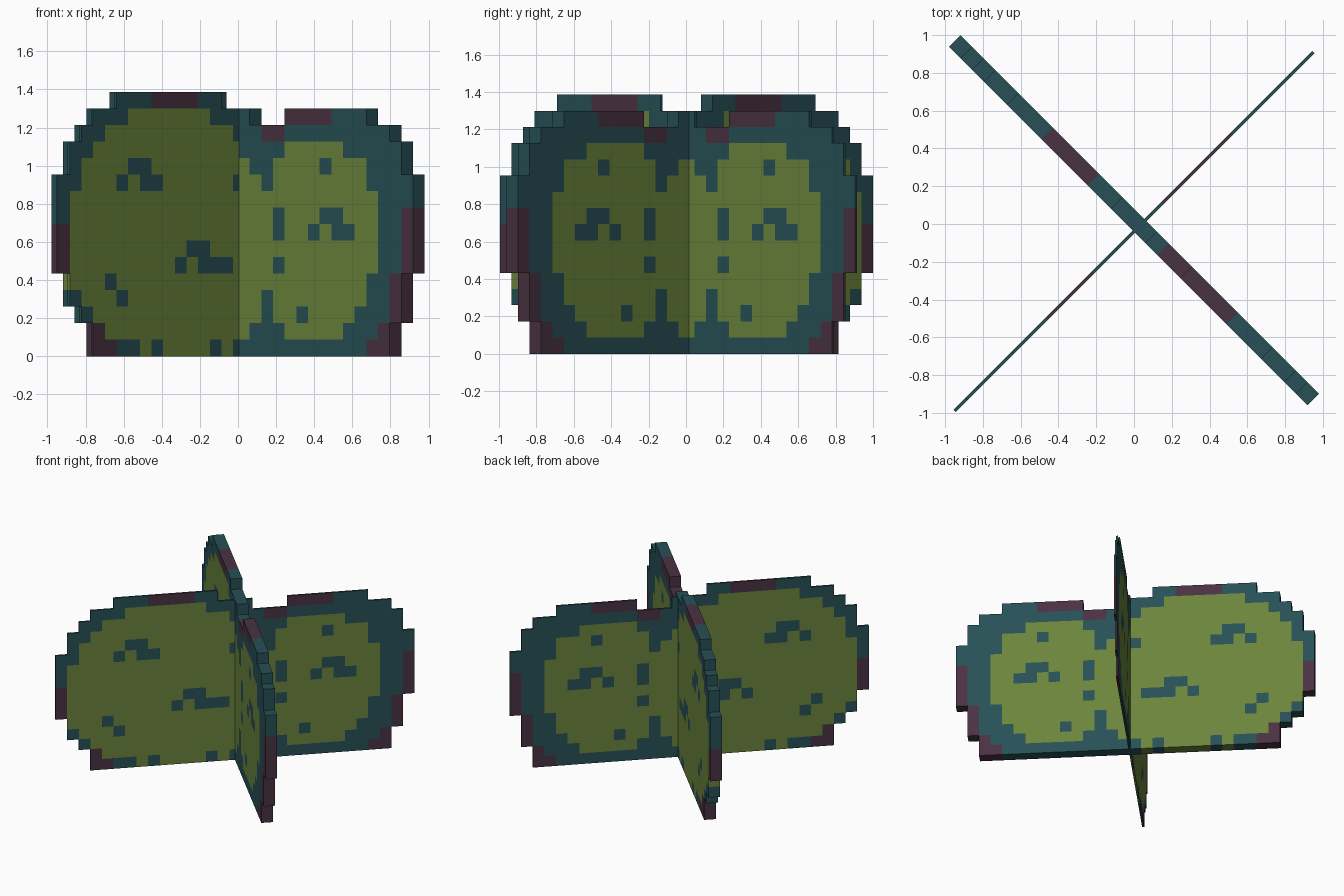
import bpy, bmesh, math
from mathutils import Matrix, Vector

if "Cube" in bpy.data.objects:
    bpy.data.objects.remove(bpy.data.objects["Cube"])

P = 0.0866          # size of one square cell
COLS = 31

TEAL, OLIVE, PURPLE = 0, 1, 2


def srgb(r, g, b):
    def lin(c):
        c /= 255
        return c / 12.92 if c <= 0.04045 else ((c + 0.055) / 1.055) ** 2.4
    return (lin(r), lin(g), lin(b), 1)


def material(name, rgb):
    m = bpy.data.materials.new(name)
    m.diffuse_color = srgb(*rgb)
    m.use_nodes = True
    m.node_tree.nodes["Principled BSDF"].inputs["Base Color"].default_value = m.diffuse_color
    return m


mats = [material("dark_teal", (39, 80, 86)),
        material("olive_green", (108, 132, 60)),
        material("dull_purple", (74, 50, 66))]

cells = {}


def paint(colour, c0, c1, r0, r1=None):
    """Fill the block of columns c0..c1, rows r0..r1."""
    for r in range(r0, (r0 if r1 is None else r1) + 1):
        for c in range(c0, c1 + 1):
            cells[c, r] = colour


# Leaf outline: two merged round lobes, the left one taller
for block in [(3, 28, 0, 1), (2, 29, 2), (1, 29, 3, 12), (0, 30, 5, 10),
              (2, 28, 13), (3, 16, 14), (20, 26, 14), (5, 13, 15)]:
    paint(TEAL, *block)

# Olive inside of the left lobe
for block in [(7, 14, 0), (4, 16, 1), (3, 17, 2), (2, 17, 3, 10), (1, 17, 4, 9),
              (2, 16, 11), (3, 15, 12), (4, 14, 13), (6, 12, 14)]:
    paint(OLIVE, *block)

# Olive inside of the right lobe, joined to the left one in the middle
for block in [(20, 24, 1, 12), (19, 25, 2, 11), (26, 26, 3, 11),
              (27, 27, 5, 9), (18, 18, 4, 9)]:
    paint(OLIVE, *block)

# Teal spots
for block in [(8, 8, 0), (13, 13, 0), (15, 15, 10), (6, 7, 11), (5, 5, 10), (7, 8, 10),
              (11, 12, 6), (10, 10, 5), (12, 14, 5), (4, 4, 4), (5, 5, 3),
              (23, 23, 11), (23, 24, 8), (22, 22, 7), (24, 25, 7),
              (19, 19, 7, 8), (19, 19, 5), (21, 21, 2)]:
    paint(TEAL, *block)

# Purple patches on the rim
for block in [(8, 11, 15), (18, 19, 13), (20, 23, 14), (0, 0, 5, 7), (3, 3, 0, 1),
              (4, 4, 0), (30, 30, 5, 8), (29, 29, 2, 4), (28, 28, 0, 1), (27, 27, 0)]:
    paint(PURPLE, *block)


def plate(name, angle, offset_y, thickness):
    """Upright sheet of cells, turned about z and thickened."""
    bm = bmesh.new()
    verts = {}

    def vert(c, r):
        if (c, r) not in verts:
            verts[c, r] = bm.verts.new(((c - COLS / 2) * P, 0, r * P))
        return verts[c, r]

    for (c, r), colour in cells.items():
        f = bm.faces.new([vert(c, r), vert(c + 1, r), vert(c + 1, r + 1), vert(c, r + 1)])
        f.material_index = colour
    bm.transform(Matrix.Translation(Vector((0, offset_y, 0))) @ Matrix.Rotation(angle, 4, 'Z'))
    me = bpy.data.meshes.new(name)
    bm.to_mesh(me)
    bm.free()
    for m in mats:
        me.materials.append(m)
    ob = bpy.data.objects.new(name, me)
    bpy.context.collection.objects.link(ob)
    solid = ob.modifiers.new("thickness", 'SOLIDIFY')
    solid.thickness = thickness
    solid.offset = 0
    return ob


# Two crossed leaf plates, one thick and one thin
plate("thick_leaf_plate", math.radians(-45), 0.02, P)
plate("thin_leaf_plate", math.radians(45), -0.04, 0.016)
